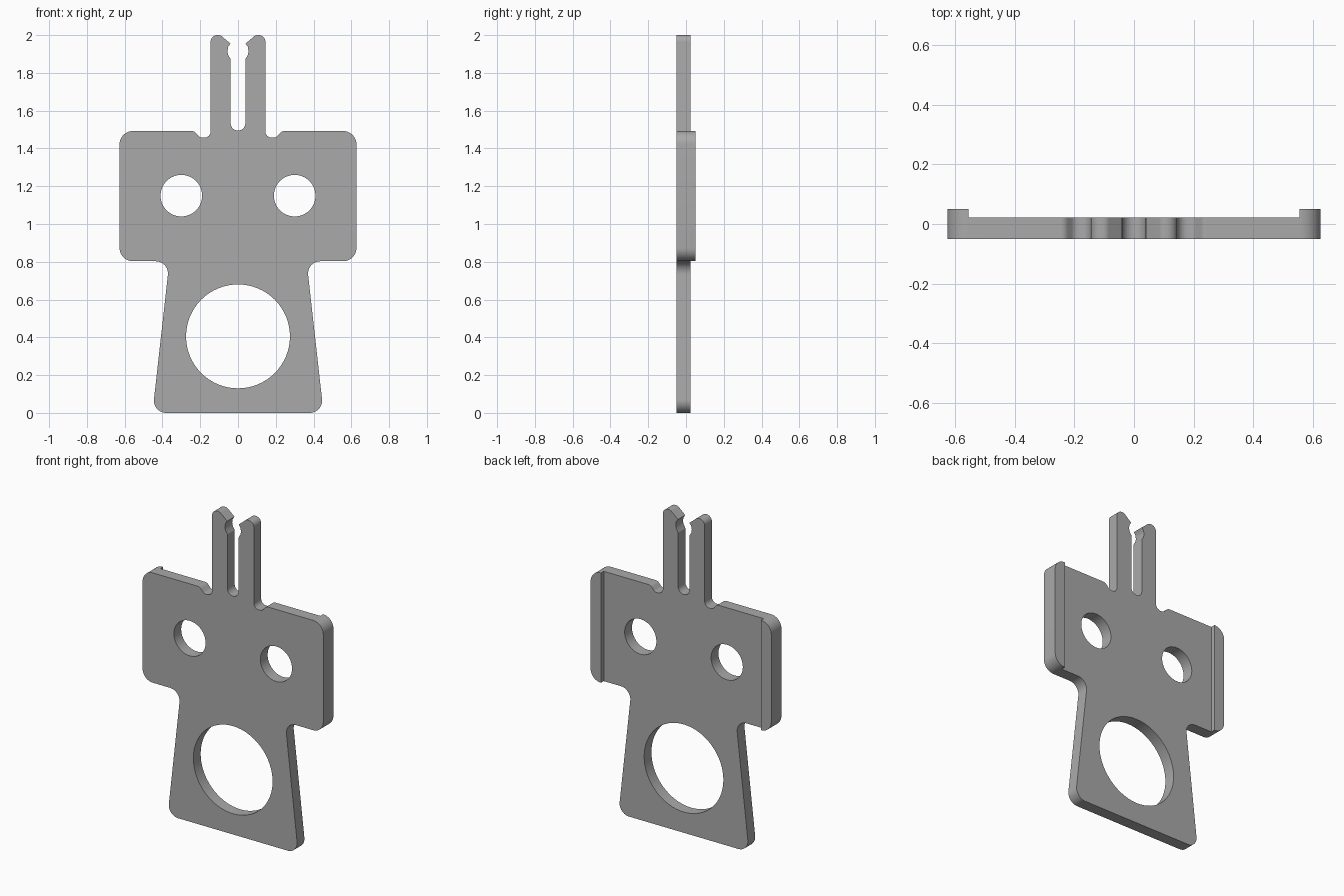
import bpy
import math
from mathutils import Vector

cube = bpy.data.objects.get("Cube")
if cube:
    bpy.data.objects.remove(cube)

DEPTH = 0.1          # thickness at the edge rails
PLATE_BACK = 0.0225  # y of the recessed back face
RAIL_INNER = 0.555   # x where the rails begin


def rounded(corners, steps=10):
    """Closed outline from (x, z, radius) corners, each replaced by an arc."""
    out = []
    for i, (x, z, r) in enumerate(corners):
        p = Vector((x, z))
        a = (Vector(corners[i - 1][:2]) - p).normalized()
        b = (Vector(corners[(i + 1) % len(corners)][:2]) - p).normalized()
        if r == 0:
            arc = [p]
        else:
            half = a.angle(b) / 2
            centre = p + (a + b).normalized() * r / math.sin(half)
            start = p + a * r / math.tan(half) - centre
            end = p + b * r / math.tan(half) - centre
            sweep = start.angle(end)
            arc = [centre + (start * math.sin(sweep * (1 - k / steps))
                             + end * math.sin(sweep * k / steps)) / math.sin(sweep)
                   for k in range(steps + 1)]
        for q in arc:
            if not out or (q - out[-1]).length > 1e-4:
                out.append(q)
    return out


def circle(x, z, r, n=64):
    return [Vector((x + r * math.cos(math.tau * k / n),
                    z + r * math.sin(math.tau * k / n))) for k in range(n)]


# Right half of the outline, from the bottom corner up to the slot
half_outline = [
    (0.453, 0.0, 0.065),     # foot
    (0.363, 0.803, 0.065),   # inner corner under the wing
    (0.627, 0.803, 0.07),    # wing
    (0.627, 1.492, 0.07),
    (0.232, 1.492, 0.03),    # relief notch beside the prong
    (0.2, 1.457, 0.03),
    (0.145, 1.457, 0.034),
    (0.145, 2.0, 0.036),     # prong tip
    (0.093, 2.0, 0.03),
    (0.04, 1.955, 0),        # snap bump
    (0.052, 1.938, 0),
    (0.056, 1.915, 0),
    (0.052, 1.895, 0),
    (0.039, 1.873, 0),
    (0.039, 1.495, 0.0385),  # slot bottom
]
outline = half_outline + [(-x, z, r) for x, z, r in reversed(half_outline)]
loops = [rounded(outline), circle(0, 0.405, 0.275),
         circle(0.3, 1.15, 0.11), circle(-0.3, 1.15, 0.11)]

# Filled, extruded profile with its three holes
curve = bpy.data.curves.new("plate_profile", "CURVE")
curve.dimensions = "2D"
curve.fill_mode = "BOTH"
curve.extrude = DEPTH / 2
for loop in loops:
    spline = curve.splines.new("POLY")
    spline.points.add(len(loop) - 1)
    for point, q in zip(spline.points, loop):
        point.co = (q.x, q.y, 0, 1)
    spline.use_cyclic_u = True

plate = bpy.data.objects.new("plate", curve)
bpy.context.collection.objects.link(plate)
plate.rotation_euler.x = math.pi / 2
bpy.ops.object.select_all(action="DESELECT")
plate.select_set(True)
bpy.context.view_layer.objects.active = plate
bpy.ops.object.convert(target="MESH")
plate = bpy.context.object
bpy.ops.object.transform_apply(location=False, rotation=True, scale=False)
bpy.ops.object.mode_set(mode="EDIT")
bpy.ops.mesh.select_all(action="SELECT")
bpy.ops.mesh.remove_doubles(threshold=0.00005)
bpy.ops.mesh.normals_make_consistent(inside=False)
bpy.ops.object.mode_set(mode="OBJECT")

# Recess the back between the two edge rails
bpy.ops.mesh.primitive_cube_add(size=1, location=(0, PLATE_BACK + 0.1, 1))
cutter = bpy.context.object
cutter.name = "recess_cutter"
cutter.scale = (RAIL_INNER * 2, 0.2, 3)
cutter.hide_render = True
bpy.context.view_layer.update()
cut = plate.modifiers.new("recess", "BOOLEAN")
cut.operation = "DIFFERENCE"
cut.solver = "EXACT"
cut.object = cutter
bpy.ops.object.select_all(action="DESELECT")
plate.select_set(True)
bpy.context.view_layer.objects.active = plate
bpy.ops.object.modifier_apply(modifier=cut.name)
bpy.data.objects.remove(cutter)

# Grey finish
grey = bpy.data.materials.new("grey")
grey.use_nodes = True
colour = (0.4, 0.4, 0.4, 1)
grey.diffuse_color = colour
grey.node_tree.nodes["Principled BSDF"].inputs["Base Color"].default_value = colour
plate.data.materials.clear()
plate.data.materials.append(grey)
bpy.ops.object.shade_smooth_by_angle(angle=math.radians(30))
